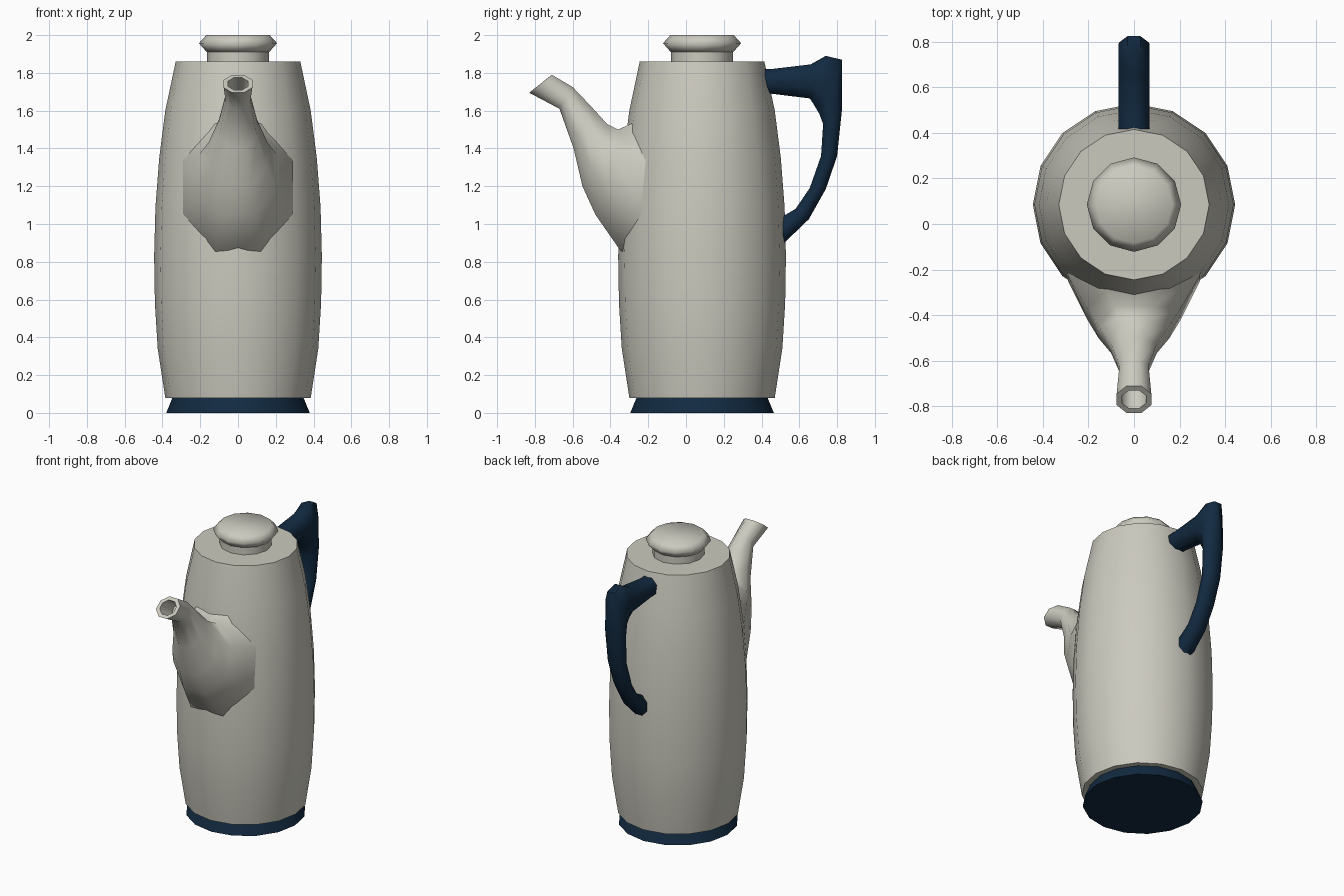
import bpy, bmesh, math

if "Cube" in bpy.data.objects:
    bpy.data.objects.remove(bpy.data.objects["Cube"])

AXIS_Y = 0.085  # the pot's turning axis


def material(name, rgb):
    m = bpy.data.materials.new(name)
    m.diffuse_color = (*rgb, 1)
    m.use_nodes = True
    m.node_tree.nodes["Principled BSDF"].inputs["Base Color"].default_value = m.diffuse_color
    return m


cream = material("warm_grey", (0.60, 0.59, 0.52))
navy = material("navy", (0.006, 0.023, 0.052))


def skin(name, rings, mat, angle):
    """Bridge equal-sized rings of points, cap both ends."""
    bm = bmesh.new()
    loops = [[bm.verts.new(p) for p in r] for r in rings]
    n = len(loops[0])
    for a, b in zip(loops, loops[1:]):
        for i in range(n):
            j = (i + 1) % n
            bm.faces.new((a[i], a[j], b[j], b[i]))
    bm.faces.new(loops[0])
    bm.faces.new(loops[-1])
    bmesh.ops.recalc_face_normals(bm, faces=bm.faces)
    for f in bm.faces:
        f.smooth = True
    me = bpy.data.meshes.new(name)
    bm.to_mesh(me)
    bm.free()
    me.set_sharp_from_angle(angle=math.radians(angle))
    me.materials.append(mat)
    ob = bpy.data.objects.new(name, me)
    bpy.context.collection.objects.link(ob)
    return ob


def lathe(name, profile, sides, mat, angle):
    rings = [[(r * math.cos(2 * math.pi * i / sides),
               AXIS_Y + r * math.sin(2 * math.pi * i / sides), z)
              for i in range(sides)] for r, z in profile]
    return skin(name, rings, mat, angle)


def tube(name, sections, mat, angle, n=8):
    """Sections: (y1, z1, y2, z2, half width, backward bend of the sides)."""
    k = 1 / math.cos(math.pi / n)  # keep flats on the outline
    rings = []
    for y1, z1, y2, z2, w, bend in sections:
        ring = []
        for i in range(n):
            t = 2 * math.pi * (i + 0.5) / n
            c, s = k * math.cos(t), k * math.sin(t)
            ring.append((w * c, (y1 + y2) / 2 + s * (y1 - y2) / 2 + bend * c * c,
                         (z1 + z2) / 2 + s * (z1 - z2) / 2))
        rings.append(ring)
    return skin(name, rings, mat, angle)


# Base, body and lid
lathe("base", [(0.38, 0), (0.345, 0.085)], 16, navy, 30)
lathe("body", [(0.385, 0.08), (0.425, 0.34), (0.44, 0.58), (0.444, 0.83),
               (0.437, 1.09), (0.417, 1.35), (0.385, 1.6), (0.33, 1.86)], 16, cream, 30)
lathe("lid_neck", [(0.165, 1.85), (0.165, 1.915)], 12, cream, 40)
lathe("lid", [(0.165, 1.91), (0.207, 1.957), (0.168, 2.0)], 12, cream, 100)

# Spout: root inside the body, up to the lip, then back inside the mouth
tube("spout", [
    (-0.22, 1.56, -0.27, 0.82, 0.30, 0.10),
    (-0.31, 1.53, -0.365, 0.86, 0.29, 0.10),
    (-0.365, 1.50, -0.485, 1.05, 0.205, 0.03),
    (-0.42, 1.53, -0.55, 1.20, 0.155, 0.01),
    (-0.50, 1.62, -0.595, 1.40, 0.10, 0),
    (-0.60, 1.725, -0.67, 1.61, 0.064, 0),
    (-0.71, 1.79, -0.83, 1.695, 0.076, 0),
    (-0.73, 1.775, -0.81, 1.71, 0.053, 0),
    (-0.63, 1.705, -0.67, 1.635, 0.045, 0),
], cream, 62)

# Handle: top arm, flared corner, curved grip back to the body
tube("handle", [
    (0.37, 1.825, 0.37, 1.685, 0.068, 0),
    (0.45, 1.82, 0.45, 1.69, 0.068, 0),
    (0.66, 1.845, 0.655, 1.665, 0.068, 0),
    (0.74, 1.89, 0.675, 1.635, 0.068, 0),
    (0.825, 1.87, 0.705, 1.585, 0.068, 0),
    (0.825, 1.60, 0.726, 1.53, 0.066, 0),
    (0.80, 1.36, 0.715, 1.36, 0.06, 0),
    (0.74, 1.185, 0.655, 1.19, 0.058, 0),
    (0.65, 1.025, 0.58, 1.08, 0.058, 0),
    (0.52, 0.90, 0.52, 1.045, 0.06, 0),
    (0.47, 0.86, 0.47, 1.01, 0.06, 0),
], navy, 62)
